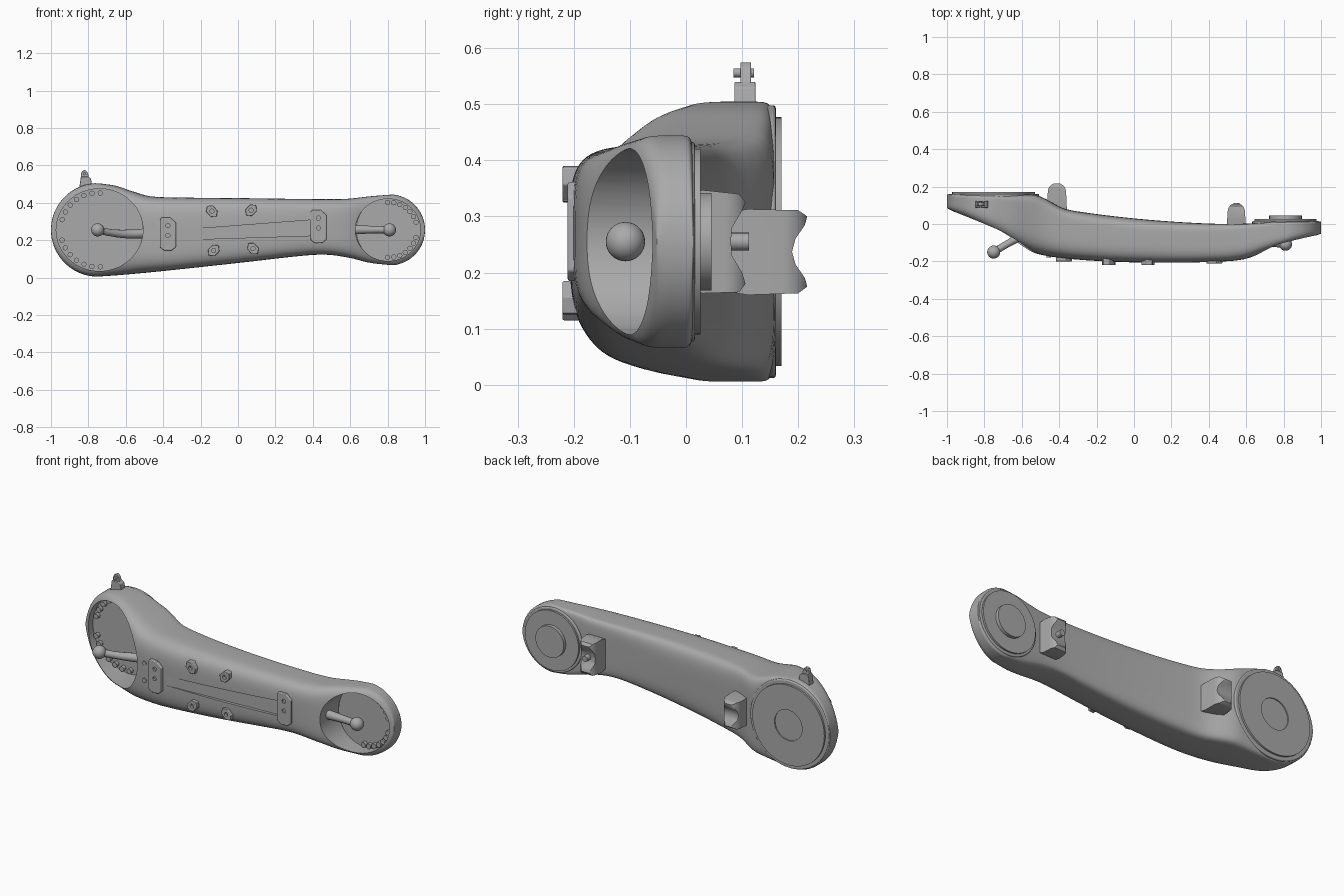
import bpy, bmesh, math
from mathutils import Vector

cube = bpy.data.objects.get("Cube")
if cube:
    bpy.data.objects.remove(cube, do_unlink=True)

metal = bpy.data.materials.new("cast grey")
metal.use_nodes = True
GREY = (0.4, 0.4, 0.4, 1)
metal.diffuse_color = GREY
metal.node_tree.nodes["Principled BSDF"].inputs["Base Color"].default_value = GREY

ZC = 0.255


def select(ob):
    bpy.ops.object.select_all(action='DESELECT')
    ob.select_set(True)
    bpy.context.view_layer.objects.active = ob


def finish(name, bm, angle=35):
    bmesh.ops.recalc_face_normals(bm, faces=bm.faces)
    me = bpy.data.meshes.new(name)
    bm.to_mesh(me)
    bm.free()
    ob = bpy.data.objects.new(name, me)
    bpy.context.collection.objects.link(ob)
    me.materials.append(metal)
    select(ob)
    bpy.ops.object.shade_smooth_by_angle(angle=math.radians(angle))
    return ob


def prism(name, pts, axis, a, b, bevel=0.0):
    """Extrude a 2D outline along an axis; outline uses the other two axes in order."""
    def place(p, d):
        c = list(p)
        c.insert("xyz".index(axis), d)
        return c
    bm = bmesh.new()
    lo = [bm.verts.new(place(p, a)) for p in pts]
    hi = [bm.verts.new(place(p, b)) for p in pts]
    bm.faces.new(lo)
    bm.faces.new(hi)
    n = len(pts)
    for i in range(n):
        j = (i + 1) % n
        bm.faces.new((lo[i], lo[j], hi[j], hi[i]))
    ob = finish(name, bm)
    if bevel:
        mod = ob.modifiers.new("bevel", 'BEVEL')
        mod.width, mod.segments = bevel, 3
        mod.limit_method, mod.angle_limit = 'ANGLE', math.radians(40)
        apply(ob, mod)
    return ob


def apply(ob, mod):
    select(ob)
    bpy.ops.object.modifier_apply(modifier=mod.name)


def boolean(ob, tool, op='DIFFERENCE'):
    mod = ob.modifiers.new("cut", 'BOOLEAN')
    mod.operation, mod.object, mod.solver = op, tool, 'EXACT'
    apply(ob, mod)
    bpy.data.objects.remove(tool, do_unlink=True)
    bpy.ops.object.shade_smooth_by_angle(angle=math.radians(35))


def oval(x, z, rx, rz, n=64, turn=0.0):
    out = []
    for i in range(n):
        a = math.tau * i / n
        u, v = rx * math.cos(a), rz * math.sin(a)
        out.append((x + u * math.cos(turn) - v * math.sin(turn),
                    z + u * math.sin(turn) + v * math.cos(turn)))
    return out


def disc(name, x, z, r, y0, y1, n=64, bevel=0.0):
    return prism(name, oval(x, z, r, r, n), 'y', y0, y1, bevel)


def sample(table, x):
    """Smooth (cubic) interpolation through a short list of points."""
    if x <= table[0][0]:
        return table[0][1]
    if x >= table[-1][0]:
        return table[-1][1]
    i = max(k for k in range(len(table) - 1) if table[k][0] <= x)

    def slope(k):
        p, q = table[max(k - 1, 0)], table[min(k + 1, len(table) - 1)]
        return (q[1] - p[1]) / (q[0] - p[0])
    (x0, y0), (x1, y1) = table[i], table[i + 1]
    h = x1 - x0
    t = (x - x0) / h
    return (y0 * (1 + 2 * t) * (1 - t) ** 2 + slope(i) * h * t * (1 - t) ** 2
            + y1 * t * t * (3 - 2 * t) + slope(i + 1) * h * t * t * (t - 1))


# Arm body: lofted sections, round ends seen from the front
TOP = [(-.75, .505), (-.65, .49), (-.57, .463), (-.47, .435), (-.3, .428), (0, .425),
       (.4, .42), (.58, .421), (.7, .434), (.81, .443)]
LOW = [(-.75, .005), (-.6, .016), (-.4, .035), (0, .078), (.36, .118), (.48, .122),
       (.6, .105), (.7, .08), (.81, .067)]
BACK = [(-1, .158), (-.54, .158), (-.48, .138), (-.38, .085), (-.25, .06), (0, .03),
        (.25, .01), (.5, .0), (.68, .006), (.75, .013), (1, .013)]
FRONT = [(-1, .085), (-.75, -.045), (-.56, -.145), (-.42, -.178), (-.15, -.2), (.15, -.207),
         (.4, -.203), (.58, -.19), (.7, -.15), (.82, -.11), (1, -.052)]


def height_range(x):
    for cx, r, end in ((-.75, .25, x < -.75), (.81, .19, x > .81)):
        if end:
            h = math.sqrt(max(r * r - (x - cx) ** 2, 1e-6))
            return ZC - h, ZC + h
    return sample(LOW, x), sample(TOP, x)


bm = bmesh.new()
rings = []
COUNT, SIDES = 90, 72
for i in range(COUNT + 1):
    x = -math.cos(math.pi * i / COUNT)
    z0, z1 = height_range(x)
    back, front = sample(BACK, x), sample(FRONT, x)
    yc = back - .35 * (back - front)
    nb = 4 + 5 * min(1, abs(x) ** 2 * 1.8)
    ring = []
    for k in range(SIDES):
        a = math.tau * (k + .5) / SIDES
        c, s = math.cos(a), math.sin(a)
        n = nb if c > 0 else 4.3
        dy = abs(c) ** (2 / n) * (back - yc if c > 0 else front - yc)
        dz = math.copysign(abs(s) ** (2 / n), s) * (z1 - z0) / 2
        ring.append(bm.verts.new((x, yc + dy, (z0 + z1) / 2 + dz)))
    rings.append(ring)
for r0, r1 in zip(rings, rings[1:]):
    for k in range(SIDES):
        j = (k + 1) % SIDES
        bm.faces.new((r0[k], r0[j], r1[j], r1[k]))
bm.faces.new(rings[0])
bm.faces.new(rings[-1])
body = finish("arm_body", bm)

# Open joint pockets and shallow front channel
boolean(body, prism("large_cutter", oval(-.74, ZC, .232, .22), 'y', -.5, .115))
boolean(body, prism("small_cutter", oval(.802, ZC, .174, .166), 'y', -.5, -.012))
boolean(body, prism("channel_cutter", [(-.37, .2), (.42, .225), (.42, .31), (-.37, .25)],
                    'y', -.4, -.19))

# Joint housings: rim, back plate, hub and ring of bolts in each pocket
for tag, x, rim, plate, y0, y1, bolt_r, side in (
        ("large", -.75, .243, .222, .11, .16, .198, -1),
        ("small", .81, .178, .165, -.02, .016, .147, 1)):
    disc(tag + "_joint_rim", x, ZC, rim, y0, y1, 96, .005)
    cover = disc(tag + "_back_plate", x, ZC, plate, y1 - .01, y1 + .01, 96)
    if side < 0:
        boolean(cover, disc("recess_cutter", x, ZC, .085, y1 + .004, y1 + .1))
    else:
        disc("small_hub", x, ZC, .087, y1, .045)
    for k in range(7):
        for up in (-1, 1):
            a = math.radians(16 + k * 13)
            disc(tag + "_joint_bolt", x + side * bolt_r * math.cos(a),
                 ZC + up * bolt_r * math.sin(a), .014, y0 - .02, y0 + .005, 12)

# Ball-ended cable rods in the pockets
for tag, path in (
        ("large", [(-.75, -.15, .255, 1), (-.68, -.108, .24, 1), (-.6, -.066, .233, 1.2),
                   (-.49, -.03, .236, 1.4)]),
        ("small", [(.81, -.108, .255, 1), (.74, -.104, .256, 1), (.62, -.1, .256, 1.3)])):
    cu = bpy.data.curves.new(tag + "_rod", 'CURVE')
    cu.dimensions, cu.bevel_depth, cu.bevel_resolution = '3D', .019, 4
    cu.use_fill_caps = True
    sp = cu.splines.new('BEZIER')
    sp.bezier_points.add(len(path) - 1)
    for p, (x, y, z, r) in zip(sp.bezier_points, path):
        p.co, p.radius = (x, y, z), r
        p.handle_left_type = p.handle_right_type = 'AUTO'
    cu.materials.append(metal)
    rod = bpy.data.objects.new(tag + "_rod", cu)
    bpy.context.collection.objects.link(rod)
    select(rod)
    bpy.ops.object.convert(target='MESH')
    bm = bmesh.new()
    bmesh.ops.create_uvsphere(bm, u_segments=32, v_segments=16, radius=.035)
    bmesh.ops.translate(bm, vec=Vector(path[0][:3]), verts=bm.verts)
    finish(tag + "_rod_ball", bm)

# Front mounting pads with two holes each
for x, z, y in ((-.375, .233, -.2), (.43, .273, -.211)):
    outline = [(x - .043, z - .07), (x - .02, z - .088), (x + .02, z - .088), (x + .043, z - .07),
               (x + .043, z + .062), (x + .012, z + .088), (x - .035, z + .088), (x - .043, z + .076)]
    pad = prism("front_pad", outline, 'y', y, -.14, .004)
    for dz in (-.008, .045):
        boolean(pad, disc("hole_cutter", x, z + dz, .011, -.3, y + .012, 20))

# Front bosses with bored centres
for x, z, turn in ((-.14, .355, 2.3), (.07, .36, .8), (-.13, .145, .8), (.08, .155, 2.3)):
    boss = prism("front_boss", oval(x, z, .038, .028, 6, turn), 'y', -.22, -.15, .003)
    boolean(boss, disc("bore_cutter", x, z, .011, -.3, -.205, 20))

# Two small plugs beside the large joint
for z in (.28, .185):
    disc("side_plug", -.455, z, .012, -.178, -.12, 20)

# Cable saddles on the back
SADDLES = (
    ("large_saddle", -.412, .049, .219,
     [(.02, .175), (.11, .16), (.2, .163), (.216, .175), (.212, .19), (.195, .215), (.189, .237),
      (.195, .26), (.212, .285), (.216, .3), (.2, .311), (.11, .313), (.02, .3)]),
    ("small_saddle", .547, .046, .112,
     [(-.06, .19), (.03, .163), (.095, .165), (.106, .18), (.1, .2), (.082, .23), (.08, .255),
      (.082, .28), (.1, .31), (.106, .325), (.095, .34), (.03, .347), (-.06, .32)]))
for name, x, half, tip, outline in SADDLES:
    saddle = prism(name, outline, 'x', x - half - .02, x + half + .02)
    arc = [(x + half * math.cos(a), tip - half + half * math.sin(a))
           for a in (math.pi * k / 16 for k in range(17))]
    tongue = arc + [(x - half - .012, -.1), (x + half + .012, -.1)]
    boolean(saddle, prism("tongue_cutter", tongue, 'z', 0, .5), 'INTERSECT')
disc("saddle_stud", .547, ZC, .016, .06, .112, 20)

# Lifting tab on top of the large end
prism("tab_base", [(-.85, .47), (-.775, .47), (-.787, .53), (-.8, .54), (-.84, .54)],
      'y', .086, .124, .003)
prism("tab_lug", [(-.842, .5), (-.79, .5), (-.802, .558), (-.81, .57), (-.82, .575),
                  (-.832, .57), (-.84, .555)], 'y', .097, .116, .002)
disc("tab_pin", -.82, .556, .008, .085, .121, 16)
